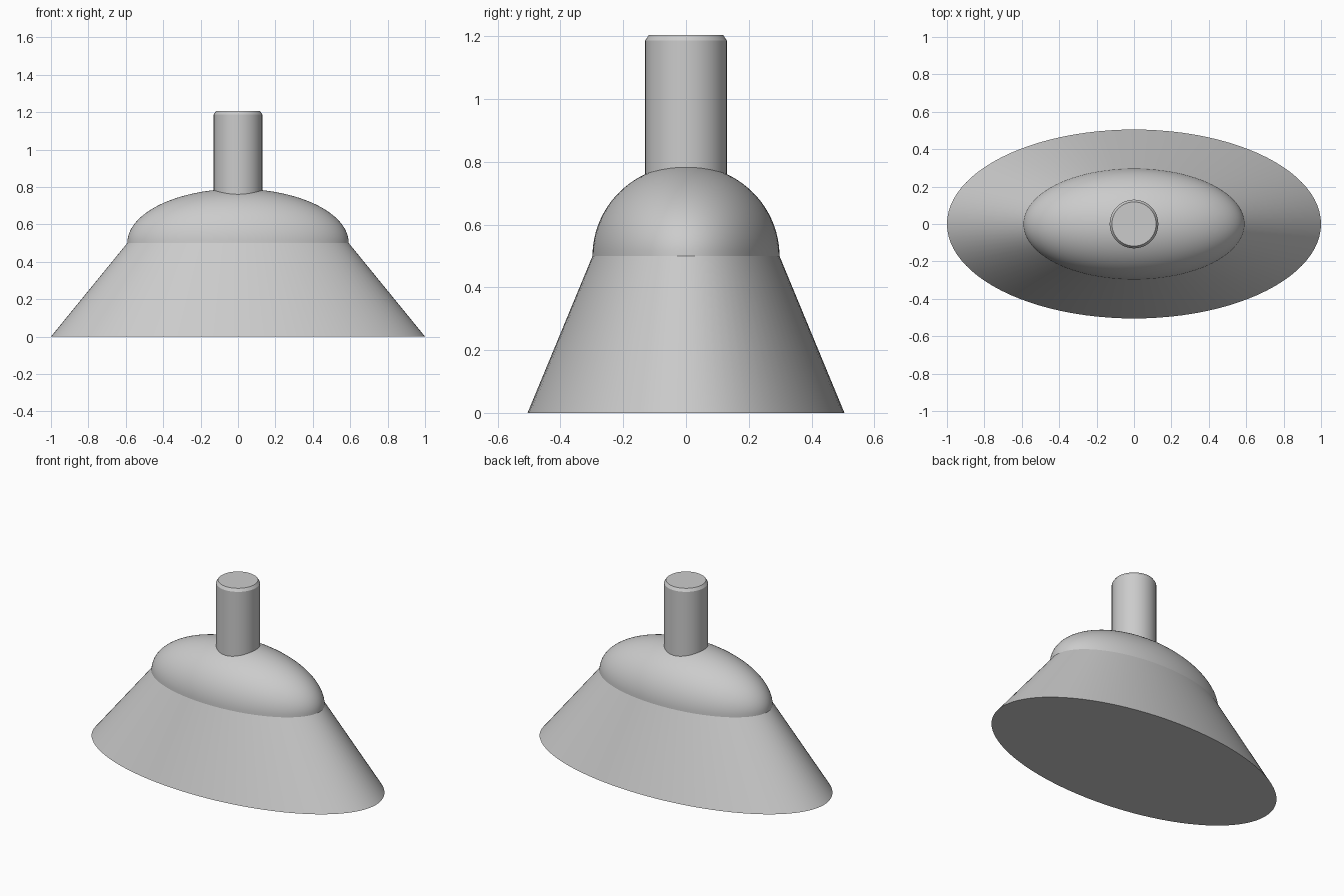
import bpy, bmesh, math

if "Cube" in bpy.data.objects:
    bpy.data.objects.remove(bpy.data.objects["Cube"])


def lathe(name, rings, segments=96):
    """Stack elliptical rings (rx, ry, z) into a capped solid."""
    bm = bmesh.new()
    loops = []
    for rx, ry, z in rings:
        if rx < 1e-5:
            loops.append([bm.verts.new((0, 0, z))])
            continue
        angles = [2 * math.pi * i / segments for i in range(segments)]
        loops.append([bm.verts.new((rx * math.cos(a), ry * math.sin(a), z)) for a in angles])
    for low, high in zip(loops, loops[1:]):
        for i in range(segments):
            j = (i + 1) % segments
            if len(high) == 1:
                bm.faces.new((low[i], low[j], high[0]))
            else:
                bm.faces.new((low[i], low[j], high[j], high[i]))
    bm.faces.new(loops[0][::-1])
    if len(loops[-1]) > 1:
        bm.faces.new(loops[-1])
    mesh = bpy.data.meshes.new(name)
    bm.to_mesh(mesh)
    bm.free()
    obj = bpy.data.objects.new(name, mesh)
    bpy.context.collection.objects.link(obj)
    bpy.ops.object.select_all(action='DESELECT')
    obj.select_set(True)
    bpy.context.view_layer.objects.active = obj
    bpy.ops.object.shade_smooth_by_angle(angle=math.radians(25))
    return obj


# Flared elliptical skirt with a flat underside
lathe("skirt", [(1.0, 0.505, 0.0), (0.592, 0.298, 0.5)])

# Half-ellipsoid dome sitting on the skirt
STEPS = 24
dome = []
for k in range(STEPS + 1):
    t = 0.5 * math.pi * k / STEPS
    dome.append((0.592 * math.cos(t), 0.298 * math.cos(t), 0.5 + 0.29 * math.sin(t)))
lathe("dome", dome)

# Round stem with a small bevelled rim
lathe("stem", [(0.13, 0.13, 0.65), (0.13, 0.13, 1.187), (0.118, 0.118, 1.205)], 64)
